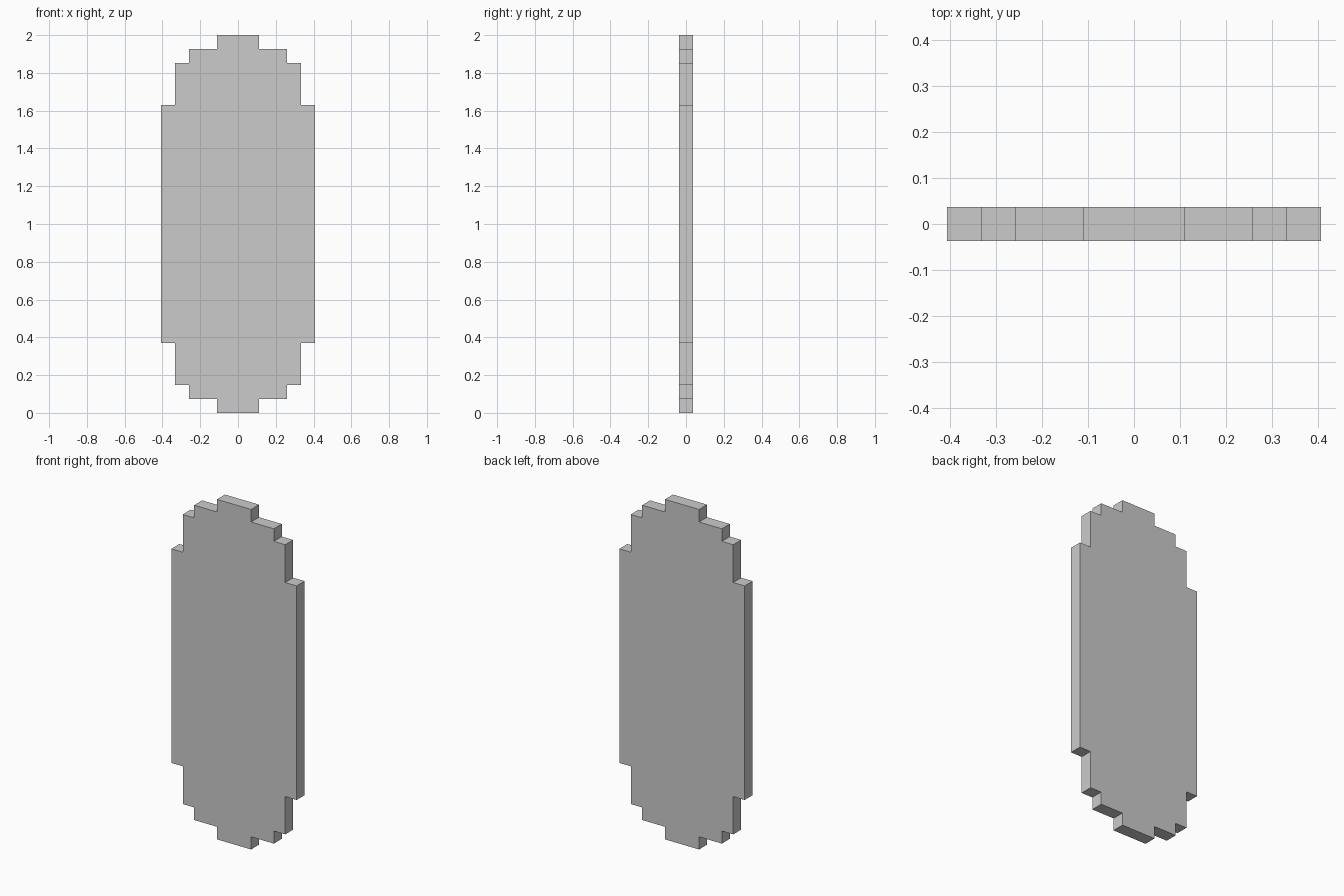
import bpy
import bmesh

if "Cube" in bpy.data.objects:
    bpy.data.objects.remove(bpy.data.objects["Cube"])

U = 2 / 27  # one pixel step of the outline

# Quarter outline, bottom tip to middle: (half width, start height) in steps
steps = [(1.5, 0), (3.5, 1), (4.5, 2), (5.5, 5)]

# Right side going up, mirrored top to bottom
lower = []
for i, (w, z) in enumerate(steps):
    if i:
        lower.append((steps[i - 1][0], z))
    lower.append((w, z))
right = lower + [(w, 27 - z) for w, z in reversed(lower)]
# Left side is the mirror of the right
outline = right + [(-w, z) for w, z in reversed(right)]

# Flat stepped slab: front face extruded backwards by one step
bm = bmesh.new()
face = bm.faces.new([bm.verts.new((x * U, -U / 2, z * U)) for x, z in outline])
ext = bmesh.ops.extrude_face_region(bm, geom=[face], use_keep_orig=True)
moved = [v for v in ext["geom"] if isinstance(v, bmesh.types.BMVert)]
bmesh.ops.translate(bm, verts=moved, vec=(0, U, 0))
bmesh.ops.recalc_face_normals(bm, faces=bm.faces[:])

mesh = bpy.data.meshes.new("stepped_shield_board")
bm.to_mesh(mesh)
bm.free()
obj = bpy.data.objects.new("stepped_shield_board", mesh)
bpy.context.collection.objects.link(obj)
